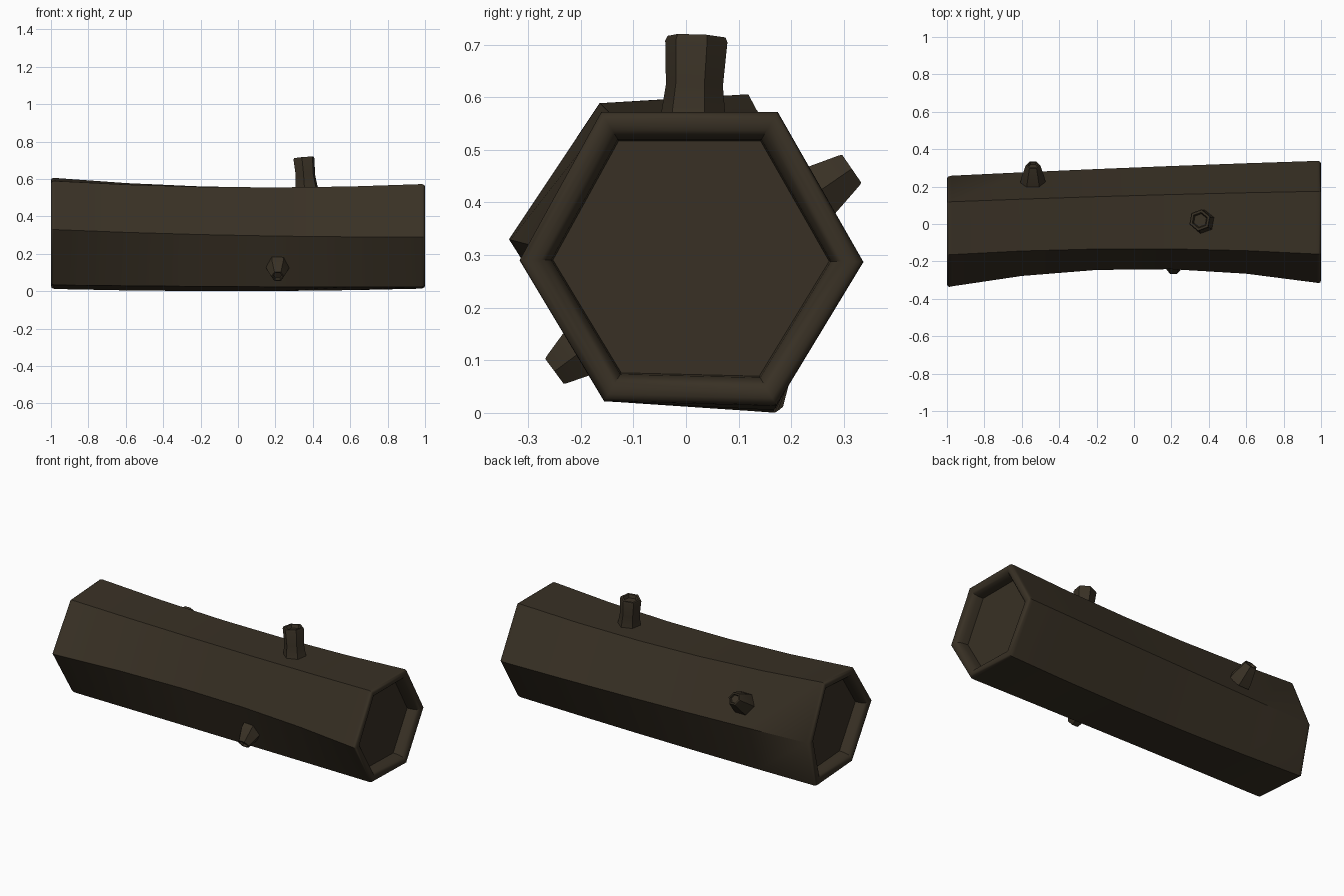
import bpy, bmesh, math
from mathutils import Vector

if "Cube" in bpy.data.objects:
    bpy.data.objects.remove(bpy.data.objects["Cube"])

bark = bpy.data.materials.new("dark_bark")
bark.diffuse_color = (0.04, 0.03, 0.018, 1)
bark.use_nodes = True
bark.node_tree.nodes["Principled BSDF"].inputs["Base Color"].default_value = bark.diffuse_color


def loft(name, rings):
    """Skin a list of vertex rings and cap both ends."""
    bm = bmesh.new()
    loops = [[bm.verts.new(p) for p in ring] for ring in rings]
    n = len(loops[0])
    for a, b in zip(loops, loops[1:]):
        for i in range(n):
            j = (i + 1) % n
            bm.faces.new((a[i], a[j], b[j], b[i]))
    bm.faces.new(loops[0])
    bm.faces.new(loops[-1])
    bmesh.ops.recalc_face_normals(bm, faces=bm.faces)
    mesh = bpy.data.meshes.new(name)
    bm.to_mesh(mesh)
    bm.free()
    mesh.materials.append(bark)
    obj = bpy.data.objects.new(name, mesh)
    bpy.context.collection.objects.link(obj)
    bpy.ops.object.select_all(action='DESELECT')
    obj.select_set(True)
    bpy.context.view_layer.objects.active = obj
    bpy.ops.object.shade_smooth_by_angle(angle=math.radians(40))
    return obj


# Log: hexagonal (y, z) sections at the left end, middle and right end
left = [(-.165, .59), (.118, .607), (.257, .295), (.185, .012), (-.15, .033), (-.338, .33)]
mid = [(-.132, .555), (.152, .555), (.302, .285), (.167, 0), (-.145, .024), (-.24, .298)]
right = [(-.162, .573), (.175, .573), (.338, .287), (.172, .014), (-.156, .022), (-.318, .29)]


def section(x, scale=1, at=None):
    """Section of the bent log at x, shrunk about its centre."""
    t = x if at is None else at
    wl, wm, wr = t * (t - 1) / 2, 1 - t * t, t * (t + 1) / 2
    pts = [Vector((x, wl * l[0] + wm * m[0] + wr * r[0], wl * l[1] + wm * m[1] + wr * r[1]))
           for l, m, r in zip(left, mid, right)]
    c = sum(pts, Vector()) / len(pts)
    return [c + (p - c) * scale for p in pts]


# Rounded rim and hollow end: (distance along x, scale), from the floor outwards
rim = [(.93, .8), (.965, .81), (.985, .835), (.996, .87), (1, .91),
       (1, .95), (.996, .98), (.987, .995), (.975, 1)]
rings = [section(-x, s, -1) if s < 1 else section(-x) for x, s in rim]
rings += [section(x) for x in (-.6, -.2, .2, .6)]
rings += [section(x, s, 1) if s < 1 else section(x) for x, s in reversed(rim)]
loft("log", rings)


# Broken twigs: six-sided tapered stubs with a hollow tip
def twig(name, base, tip, profile, turn=0):
    base, tip = Vector(base), Vector(tip)
    axis = (tip - base).normalized()
    u = Vector((1, 0, 0))
    u = (u - axis * u.dot(axis)).normalized()
    v = axis.cross(u)
    out = []
    for t, r in profile:
        c = base.lerp(tip, t)
        out.append([c + r * (u * math.cos(a) + v * math.sin(a))
                    for a in (turn + i * math.pi / 3 for i in range(6))])
    return loft(name, out)


twig("top_twig", (.368, .012, .53), (.352, .02, .715),
     [(0, .07), (.2, .062), (.5, .055), (.95, .06), (1, .056), (1, .043), (.9, .036)], .35)
twig("back_twig", (-.54, .222, .4), (-.54, .315, .464),
     [(0, .068), (.35, .06), (.95, .04), (1, .037), (1, .028), (.9, .024)])
twig("front_twig", (.212, -.165, .142), (.212, -.25, .079),
     [(0, .064), (.35, .06), (.95, .037), (1, .034), (1, .026), (.9, .022)])
